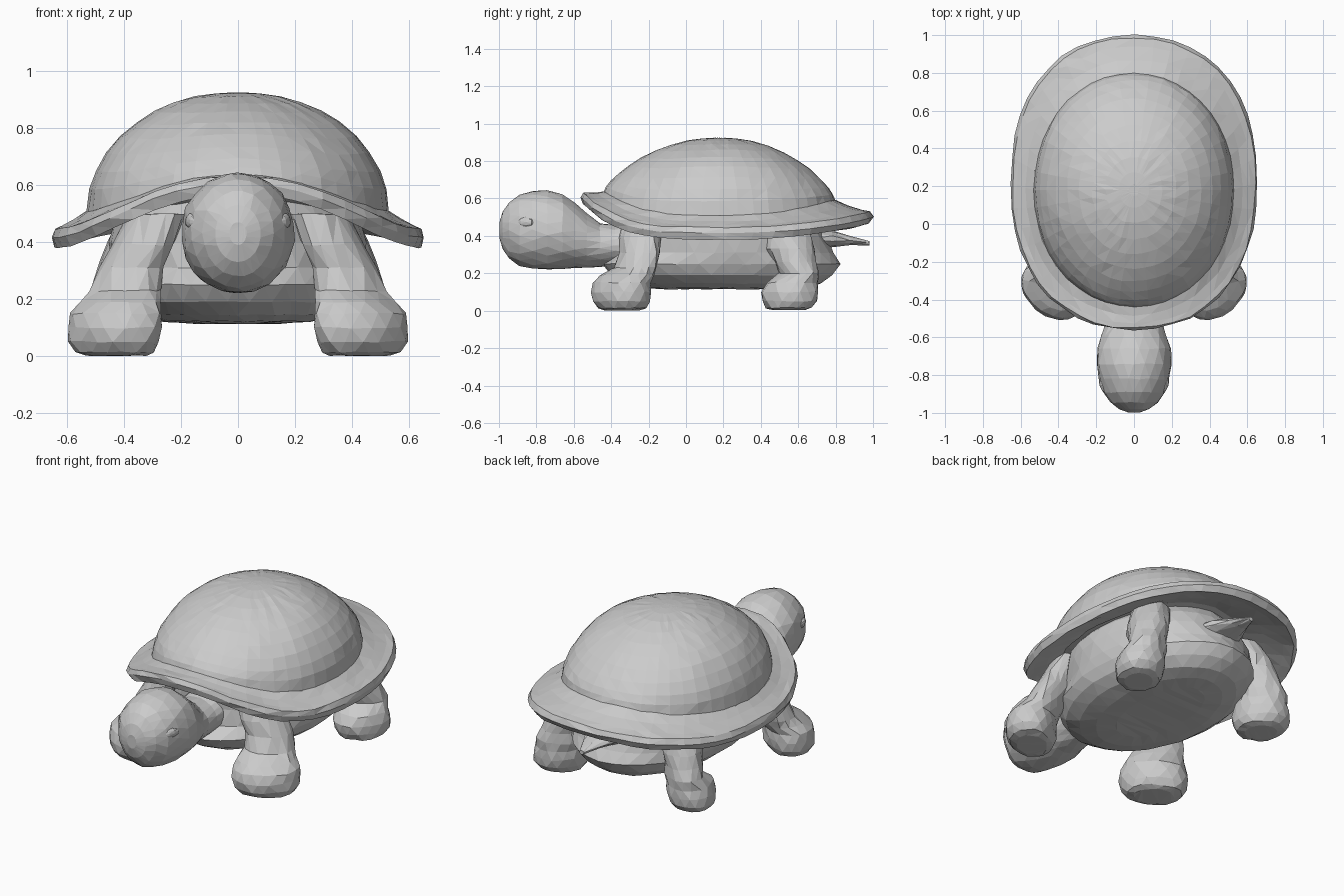
import bpy, bmesh, math, random
from math import sin, cos, pi

random.seed(4)


def build(name, rings, jitter=0.004, caps=True, mirror=False):
    """Skin a list of equal-length point rings into a flat-shaded faceted mesh."""
    bm = bmesh.new()
    j = lambda: random.uniform(-jitter, jitter)
    n = len(rings[0])
    vs = []
    for r in rings:
        tiny = max(math.dist(r[0], p) for p in r) < 0.2   # keep end rings clean
        s = 0.1 if tiny else 1
        vs.append([bm.verts.new((x + s * j(), y + s * j(), z + s * j() * 0.6)) for x, y, z in r])
    for a, b in zip(vs, vs[1:]):
        for i in range(n):
            k = (i + 1) % n
            bm.faces.new((a[i], a[k], b[k], b[i]))
    if caps:
        bm.faces.new(vs[0])
        bm.faces.new(vs[-1])
    bmesh.ops.triangulate(bm, faces=bm.faces[:])
    bmesh.ops.recalc_face_normals(bm, faces=bm.faces[:])
    me = bpy.data.meshes.new(name)
    bm.to_mesh(me)
    bm.free()
    ob = bpy.data.objects.new(name, me)
    bpy.context.collection.objects.link(ob)
    if mirror:
        ob.modifiers.new("mirror", 'MIRROR')
    return ob


def loft(name, sections, n=18, axis='z', skew=0, **kw):
    """Elliptical sections: (position on axis, centre x, centre other, radius x, radius other)."""
    rings = []
    for s, (p, cx, co, rx, ro) in enumerate(sections):
        ring = []
        for i in range(n):
            a = 2 * pi * (i + 0.5 * (s % 2)) / n
            x, o = cx + rx * cos(a), co + ro * sin(a) + skew * rx * cos(a)
            ring.append((x, o, p) if axis == 'z' else (x, p, o))
        rings.append(ring)
    return build(name, rings, **kw)


# Shell shape: heights vary around the oval (t = -1 front, +1 rear)
def base_z(t):
    return 0.50 + (0.13 * abs(t) ** 3 if t < 0 else 0.085 * t * t)


def edge_z(t):
    return 0.415 + (0.19 * abs(t) ** 3.6 if t < 0 else 0.085 * t * t)


def full(v, e):
    """Slightly squared oval: exponent above 2 widens the shoulders."""
    return math.copysign(abs(v) ** (2 / e), v)


N = 44
angles = [2 * pi * i / N for i in range(N)]

# Domed upper shell
dome = []
for f in (0.05, 0.15, 0.28, 0.42, 0.55, 0.67, 0.78, 0.87, 0.94, 0.98, 1.0):
    ring = []
    for a in angles:
        t = sin(a)
        k = 0.6 * t * t
        q = f ** 2.12
        h = (1 - k) * math.sqrt(1 - q) + k * (1 - q)
        zb = base_z(t)
        ring.append((0.53 * f * full(cos(a), 2.08), 0.18 + 0.62 * f * full(t, 2.08), zb + (0.925 - zb) * h))
    dome.append(ring)
build("shell_dome", dome, 0.003)

# Flared shell rim: (blend from dome edge 0 to outer edge 1, blend of height, lift)
rim = []
for f, h, lift in ((-0.12, 0, 0.01), (0, 0, 0.008), (0.35, 0.4, 0.012), (0.7, 0.72, 0.018),
                   (0.92, 0.95, 0.026), (1, 1, 0), (0.9, 1, -0.035), (0.6, 0.85, -0.028),
                   (0.1, 0.6, -0.02), (-0.6, 0.3, 0.0)):
    ring = []
    for a in angles:
        t = sin(a)
        e = 2.08 + 0.17 * max(f, 0)
        rx, ry, cy = 0.53 + 0.123 * f, 0.62 + 0.16 * f, 0.18 + 0.04 * f
        z = base_z(t) * (1 - h) + edge_z(t) * h + lift
        ring.append((rx * full(cos(a), e), cy + ry * full(t, e), z))
    rim.append(ring)
build("shell_rim", rim, 0.005, caps=False)

# Belly and trunk
loft("belly", [
    (0.115, 0, 0.22, 0.16, 0.32), (0.122, 0, 0.21, 0.26, 0.43), (0.145, 0, 0.20, 0.34, 0.52),
    (0.19, 0, 0.19, 0.40, 0.59), (0.25, 0, 0.19, 0.43, 0.635), (0.31, 0, 0.21, 0.44, 0.58),
    (0.40, 0, 0.20, 0.45, 0.55), (0.48, 0, 0.18, 0.43, 0.53), (0.56, 0, 0.18, 0.36, 0.46),
], n=32)

# Head and neck
loft("head", [
    (-0.998, 0, 0.43, 0.03, 0.04), (-0.98, 0, 0.43, 0.08, 0.10), (-0.945, 0, 0.43, 0.125, 0.15),
    (-0.89, 0, 0.43, 0.163, 0.19), (-0.82, 0, 0.433, 0.188, 0.207), (-0.74, 0, 0.432, 0.20, 0.213),
    (-0.66, 0, 0.422, 0.195, 0.20), (-0.59, 0, 0.40, 0.172, 0.173), (-0.53, 0, 0.375, 0.15, 0.145),
    (-0.46, 0, 0.35, 0.13, 0.115), (-0.38, 0, 0.35, 0.13, 0.11), (-0.22, 0, 0.37, 0.15, 0.13),
], n=22, axis='y')

# Eyes, mouth line and tail
loft("eye", [
    (-0.90, 0.145, 0.47, 0.005, 0.008), (-0.885, 0.153, 0.472, 0.016, 0.022),
    (-0.855, 0.164, 0.474, 0.019, 0.028), (-0.825, 0.172, 0.472, 0.015, 0.02),
    (-0.81, 0.17, 0.47, 0.004, 0.006),
], n=10, axis='y', mirror=True)
loft("mouth", [
    (-0.958, 0, 0.325, 0.05, 0.006), (-0.94, 0, 0.32, 0.085, 0.012), (-0.90, 0, 0.32, 0.115, 0.012),
], n=12, axis='y', jitter=0.001)
loft("tail", [
    (0.66, 0, 0.38, 0.15, 0.06), (0.78, 0, 0.385, 0.11, 0.045), (0.88, 0, 0.375, 0.06, 0.025),
    (0.98, 0, 0.36, 0.015, 0.012),
], n=10, axis='y')

# Front legs with rounded feet
loft("front_leg", [
    (0.003, 0.43, -0.345, 0.10, 0.09), (0.015, 0.432, -0.345, 0.138, 0.122), (0.05, 0.435, -0.347, 0.16, 0.148),
    (0.10, 0.433, -0.35, 0.166, 0.153), (0.15, 0.428, -0.345, 0.158, 0.145), (0.19, 0.412, -0.315, 0.143, 0.135),
    (0.23, 0.40, -0.27, 0.125, 0.112), (0.31, 0.375, -0.245, 0.115, 0.105), (0.39, 0.335, -0.245, 0.11, 0.112),
    (0.50, 0.28, -0.22, 0.11, 0.115),
], n=16, skew=0.28, jitter=0.006, mirror=True)

# Rear legs with rounded feet
loft("rear_leg", [
    (0.003, 0.43, 0.55, 0.08, 0.085), (0.015, 0.43, 0.55, 0.117, 0.12), (0.05, 0.43, 0.553, 0.138, 0.143),
    (0.10, 0.425, 0.556, 0.142, 0.149), (0.15, 0.42, 0.568, 0.132, 0.138), (0.20, 0.41, 0.605, 0.115, 0.102),
    (0.26, 0.395, 0.585, 0.11, 0.112), (0.33, 0.375, 0.555, 0.11, 0.132), (0.40, 0.35, 0.54, 0.11, 0.13),
    (0.50, 0.30, 0.50, 0.11, 0.12),
], n=16, skew=0.15, jitter=0.006, mirror=True)
